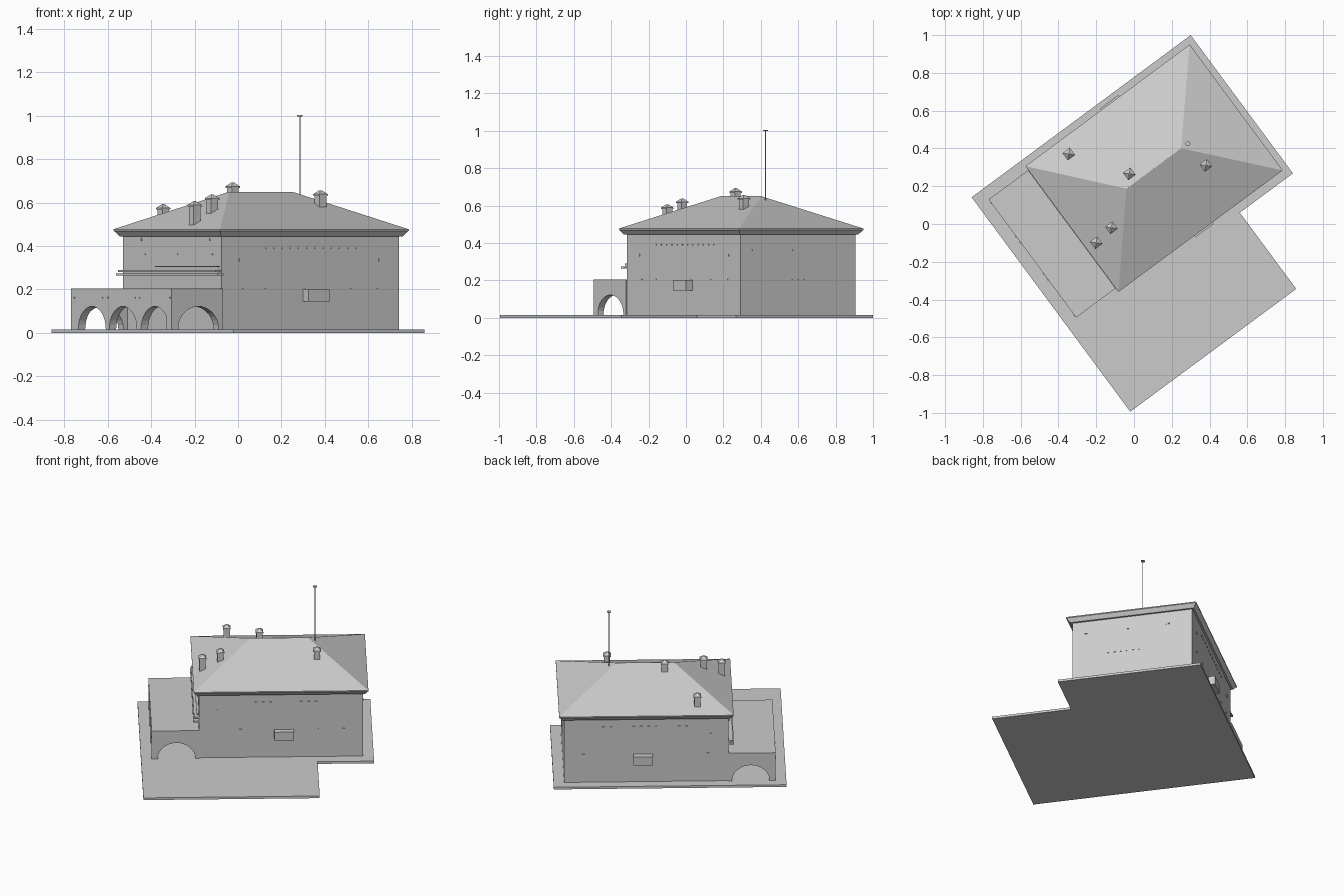
import bpy, bmesh, math
from mathutils import Matrix, Vector

if "Cube" in bpy.data.objects:
    bpy.data.objects.remove(bpy.data.objects["Cube"], do_unlink=True)

# The whole house is turned on its plot; parts are built in house axes
TURN = Matrix.Rotation(math.radians(36.5), 4, 'Z')

stone = bpy.data.materials.new("plain_grey")
stone.use_nodes = True
GREY = (0.6, 0.6, 0.6, 1)
stone.diffuse_color = GREY
stone.node_tree.nodes["Principled BSDF"].inputs["Base Color"].default_value = GREY


def finish(name, bm):
    bmesh.ops.recalc_face_normals(bm, faces=bm.faces)
    bm.transform(TURN)
    mesh = bpy.data.meshes.new(name)
    bm.to_mesh(mesh)
    bm.free()
    mesh.materials.append(stone)
    obj = bpy.data.objects.new(name, mesh)
    bpy.context.collection.objects.link(obj)
    return obj


def add_box(bm, lo, hi):
    lo, hi = Vector(lo), Vector(hi)
    size = hi - lo
    bmesh.ops.create_cube(bm, size=1, matrix=Matrix.Translation((lo + hi) / 2) @ Matrix.Diagonal((*size, 1)))


def box(name, lo, hi):
    bm = bmesh.new()
    add_box(bm, lo, hi)
    return finish(name, bm)


def prism(name, points, push):
    """Extrude a flat outline along a vector."""
    bm = bmesh.new()
    face = bm.faces.new([bm.verts.new(p) for p in points])
    grown = bmesh.ops.extrude_face_region(bm, geom=[face])
    moved = [v for v in grown["geom"] if isinstance(v, bmesh.types.BMVert)]
    bmesh.ops.translate(bm, verts=moved, vec=push)
    return finish(name, bm)


def loft(bm, rings):
    """Join rectangles (x0, x1, y0, y1, z) from bottom to top; ends are capped."""
    loops = [[bm.verts.new(p) for p in ((a, c, z), (b, c, z), (b, d, z), (a, d, z))]
             for a, b, c, d, z in rings]
    for low, high in zip(loops, loops[1:]):
        for i in range(4):
            j = (i + 1) % 4
            bm.faces.new((low[i], low[j], high[j], high[i]))
    bm.faces.new(loops[0])
    bm.faces.new(loops[-1])
    bmesh.ops.remove_doubles(bm, verts=bm.verts, dist=0.0001)


# Main dimensions
BASE = 0.015
X0, X1, Y0, Y1 = -0.248, 0.77, -0.208, 0.556
PX, PY0, PY1, PTOP = -0.541, -0.216, 0.562, 0.205
MID = (Y0 + Y1) / 2

# Ground plate, with one corner cut away
plate = [(-0.607, -0.787), (0.486, -0.787), (0.486, -0.285), (0.836, -0.285), (0.836, 0.625), (-0.607, 0.625)]
prism("ground_plate", [(x, y, 0) for x, y in plate], (0, 0, BASE))

# Main walls
box("house_walls", (X0, Y0, BASE), (X1, Y1, 0.45))


def grown(d, z):
    return (X0 - d, X1 + d, Y0 - d, Y1 + d, z)


# Flared cornice and hipped roof
bm = bmesh.new()
loft(bm, [grown(0.012, 0.445), grown(0.028, 0.467), grown(0.032, 0.47), grown(0.032, 0.477)])
finish("cornice", bm)
bm = bmesh.new()
loft(bm, [grown(0.032, 0.477), (0.078, 0.439, MID - 0.001, MID + 0.001, 0.65)])
finish("hipped_roof", bm)


# Arcaded porch
def arch_wall(name, start, end, arches, place, push):
    """Wall outline with open arches; arches are (centre, half width, height)."""
    outline = [(start, BASE)]
    for centre, half, height in arches:
        for i in range(17):
            t = math.pi * (1 - i / 16)
            outline.append((centre + half * math.cos(t), BASE + height * math.sin(t)))
    outline += [(end, BASE), (end, PTOP), (start, PTOP)]
    prism(name, [place(s, z) for s, z in outline], push)


THICK = 0.04
arch_wall("porch_front_wall", PY0, PY1, [(c, 0.107, 0.107) for c in (-0.087, 0.16, 0.4)],
          lambda s, z: (PX, s, z), (THICK, 0, 0))
for name, y, push in (("porch_right_end", PY0, THICK), ("porch_left_end", PY1, -THICK)):
    arch_wall(name, PX + 0.001, X0 + 0.001, [(-0.387, 0.117, 0.107)],
              lambda s, z, y=y: (s, y, z), (0, push, 0))
box("porch_ceiling", (PX + 0.002, PY0 + 0.002, 0.18), (X0, PY1 - 0.002, PTOP))

# Long canopy above the porch
box("canopy_lower", (-0.283, -0.222, 0.264), (X0, 0.562, 0.274))
box("canopy_upper", (-0.278, -0.2, 0.28), (X0, 0.555, 0.29))
box("canopy_rail", (-0.262, -0.19, 0.303), (X0, 0.29, 0.308))

# Projecting boxes on both long walls
box("right_wall_box", (0.219, Y0 - 0.042, 0.145), (0.34, Y0, 0.203))
box("left_wall_box", (0.219, Y1, 0.145), (0.34, Y1 + 0.042, 0.203))

# Small wall vents
bm = bmesh.new()
PROUD = 0.004


def vent(x, y, z, w, h):
    dx, dy = (w / 2, PROUD) if y in (Y0, Y1) else (PROUD, w / 2)
    add_box(bm, (x - dx, y - dy, z - h / 2), (x + dx, y + dy, z + h / 2))


for y in (Y0, Y1):
    for i in range(12):
        vent(0.01 + i * 0.047, y, 0.39, 0.014, 0.008)
    for x in (-0.14, 0.66):
        vent(x, y, 0.335, 0.018, 0.014)
    for x in (-0.12, 0.01, 0.5, 0.65):
        vent(x, y, 0.205, 0.016, 0.005)
for y in (-0.12, 0.15, 0.4):
    vent(X1, y, 0.362, 0.02, 0.008)
    vent(X0, y, 0.362, 0.04, 0.006)
for i in range(6):
    vent(X1, 0.02 + i * 0.04, 0.205, 0.012, 0.005)
for y in (-0.11, 0.42):
    vent(X0, y, 0.43, 0.02, 0.012)
for y in (-0.2, 0.035, 0.07, 0.28, 0.32, 0.54):
    vent(PX, y, 0.162, 0.014, 0.006)
finish("wall_vents", bm)

# Capped chimneys: x, y, top height
chimneys = [(-0.057, 0.503, 0.593), (0.138, 0.228, 0.693), (0.49, 0.023, 0.657),
            (-0.22, 0.039, 0.607), (-0.108, 0.055, 0.638)]
for n, (x, y, top) in enumerate(chimneys, 1):
    bm = bmesh.new()

    def square(r, z):
        return (x - r, x + r, y - r, y + r, z)
    loft(bm, [square(0.019, top - 0.12), square(0.019, top - 0.025)])
    loft(bm, [square(0.024, top - 0.025), square(0.024, top - 0.018), square(0.004, top)])
    finish(f"chimney_{n}", bm)

# Flagpole with a flat disc on top
bm = bmesh.new()
for r, z0, z1 in ((0.0025, 0.6, 1.0), (0.013, 0.998, 1.003)):
    bmesh.ops.create_cone(bm, cap_ends=True, segments=12, radius1=r, radius2=r, depth=z1 - z0,
                          matrix=Matrix.Translation((0.482, 0.172, (z0 + z1) / 2)))
finish("flagpole", bm)
